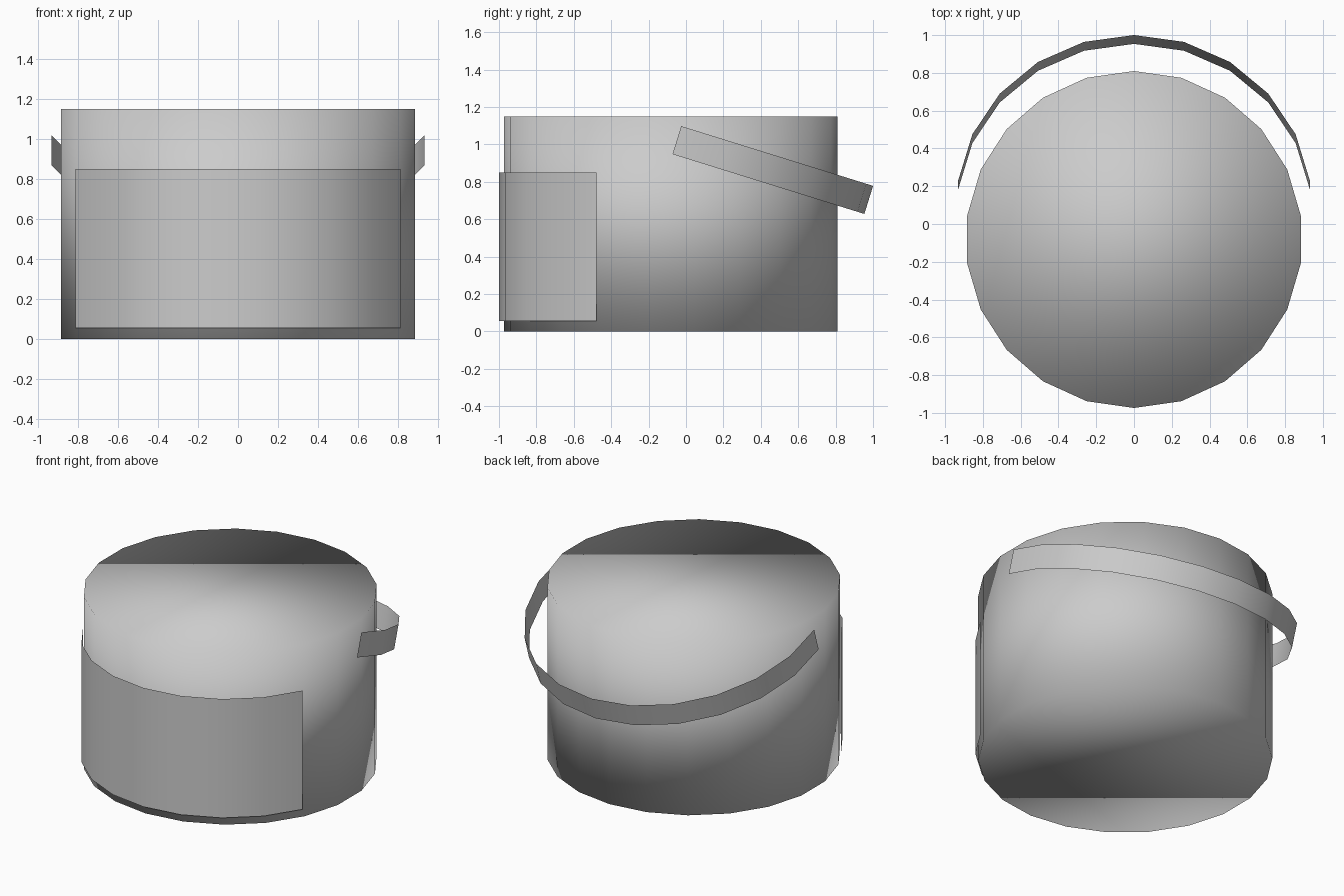
import bpy
from math import sin, cos, tau, radians

if "Cube" in bpy.data.objects:
    bpy.data.objects.remove(bpy.data.objects["Cube"])

SIDES = 22
RADIUS = 0.892


def band(name, radius, height, steps, direction):
    """Single-sheet strip following an arc, centred on direction * y."""
    verts, faces = [], []
    for k in range(-steps, steps + 1):
        a = k * tau / SIDES
        x, y = radius * sin(a) * direction, radius * cos(a) * direction
        # x is mirrored with y so the winding stays outward
        verts += [(x, y, -height / 2), (x, y, height / 2)]
    for i in range(2 * steps):
        b = 2 * i
        faces.append((b, b + 1, b + 3, b + 2))
    mesh = bpy.data.meshes.new(name)
    mesh.from_pydata(verts, [], faces)
    mesh.flip_normals()
    mesh.shade_smooth()
    # keep strips facing outward from the arc centre
    if mesh.polygons[steps].normal.dot(mesh.polygons[steps].center) < 0:
        mesh.flip_normals()
    obj = bpy.data.objects.new(name, mesh)
    bpy.context.collection.objects.link(obj)
    return obj


# Tub body: closed cylinder, fully smooth shaded
bpy.ops.mesh.primitive_cylinder_add(vertices=SIDES, radius=RADIUS, depth=1.15,
                                    location=(0, -0.082, 0.575))
body = bpy.context.object
body.name = "tub_body"
body.data.shade_smooth()

# Label wrapped round the front, slightly proud of the body
label = band("front_label", RADIUS, 0.795, 4, -1)
label.location = (0, -0.108, 0.4525)

# Carrying handle hanging down at the back
handle = band("handle", 0.9405, 0.157, 6, 1)
handle.rotation_euler = (radians(-17.3), 0, 0)
handle.location = (0, 0.079, 0.983)
